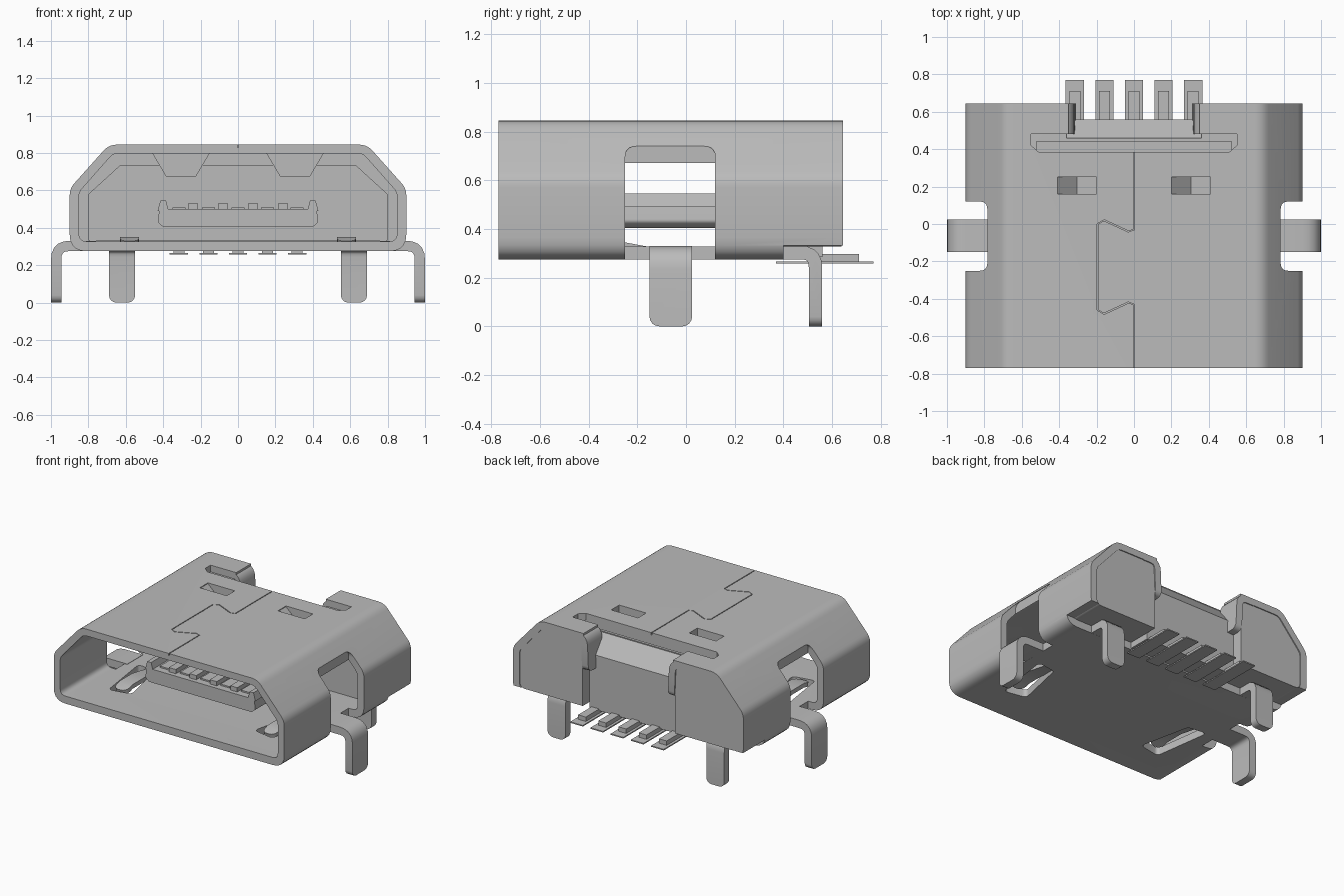
import bpy, bmesh, math
from mathutils import Vector

if "Cube" in bpy.data.objects:
    bpy.data.objects.remove(bpy.data.objects["Cube"])

steel = bpy.data.materials.new("grey_metal")
steel.use_nodes = True
GREY = (0.5, 0.5, 0.5, 1)
steel.diffuse_color = GREY
steel.node_tree.nodes["Principled BSDF"].inputs["Base Color"].default_value = GREY
parts = []


def rounded(corners, steps=5):
    """Polygon from (a, b, radius) corners."""
    out = []
    for i, (a, b, r) in enumerate(corners):
        p = Vector((a, b))
        u = (Vector(corners[i - 1][:2]) - p).normalized()
        w = (Vector(corners[(i + 1) % len(corners)][:2]) - p).normalized()
        if r == 0:
            out.append(p)
            continue
        d = r / math.tan(u.angle(w) / 2)
        for k in range(steps + 1):
            t = k / steps
            out.append((p + u * d) * (1 - t) ** 2 + p * 2 * t * (1 - t) + (p + w * d) * t * t)
    return out


def prism(name, pts, axis, lo, hi, tip=None, tip_radius=0.04):
    """Extrude a 2D outline along one axis; optionally round one end edge."""
    place = {"x": lambda a, b, c: (c, a, b),
             "y": lambda a, b, c: (a, c, b),
             "z": lambda a, b, c: (a, b, c)}[axis]
    bm = bmesh.new()
    rings = [[bm.verts.new(place(a, b, c)) for a, b in pts] for c in (lo, hi)]
    for ring in rings:
        bm.faces.new(ring)
    n = len(pts)
    for i in range(n):
        j = (i + 1) % n
        bm.faces.new((rings[0][i], rings[0][j], rings[1][j], rings[1][i]))
    if tip is not None:
        edges = [bm.edges.get((r[tip - 1], r[tip])) for r in rings]
        bmesh.ops.bevel(bm, geom=edges, offset=tip_radius, segments=4, profile=0.5, affect='EDGES')
    bmesh.ops.recalc_face_normals(bm, faces=bm.faces)
    mesh = bpy.data.meshes.new(name)
    bm.to_mesh(mesh)
    bm.free()
    mesh.materials.append(steel)
    ob = bpy.data.objects.new(name, mesh)
    bpy.context.collection.objects.link(ob)
    parts.append(ob)
    return ob


def box(name, x, y, z):
    return prism(name, [(x[0], y[0]), (x[1], y[0]), (x[1], y[1]), (x[0], y[1])], "z", *z)


def sheet(name, path, axis, lo, hi, t, tip=True):
    """Bent strip of thickness t along a 2D path."""
    pts = [Vector(p) for p in path]
    left, right = [], []
    for i, p in enumerate(pts):
        d = (pts[min(i + 1, len(pts) - 1)] - pts[max(i - 1, 0)]).normalized()
        n = Vector((-d.y, d.x)) * t / 2
        left.append(p + n)
        right.append(p - n)
    return prism(name, left + right[::-1], axis, lo, hi, len(pts) if tip else None)


def bend(a, corner, b, r):
    """Path from a to b with a rounded corner."""
    return [Vector(a)] + rounded([(*a, 0), (*corner, r), (*b, 0)])[1:-1] + [Vector(b)]


def cut(ob, cutters):
    for c in cutters:
        m = ob.modifiers.new("cut", 'BOOLEAN')
        m.operation, m.solver, m.object = 'DIFFERENCE', 'EXACT', c
    deps = bpy.context.evaluated_depsgraph_get()
    mesh = bpy.data.meshes.new_from_object(ob.evaluated_get(deps))
    ob.modifiers.clear()
    ob.data = mesh


def discard(cutters):
    for c in cutters:
        parts.remove(c)
        bpy.data.objects.remove(c)


def hexagon(w, low, mid, wt, top, r1, r2):
    half = [(w, low, r1), (w, mid, r2), (wt, top, r2)]
    return rounded(half + [(-a, b, r) for a, b, r in half[::-1]])


OUTER = hexagon(.90, .275, .61, .69, .845, .09, .1)
INNER = hexagon(.85, .328, .591, .668, .797, .04, .06)

# Latch springs pressed down from the roof
latches, slots = [], []
for s in (-1, 1):
    x = s * .305
    latches.append(prism("latch_spring", [(x - .16, .81), (x - .08, .675), (x + .08, .675), (x + .16, .81)],
                         "y", .14, .265))
    slots.append(prism("slot", [(x - .105, .9), (x - .105, .84), (x, .74), (x + .105, .74), (x + .105, .9)],
                       "y", .16, .25))
for latch, slot in zip(latches, slots):
    cut(latch, [slot])

# Stamped shell with side windows, floor holes, rear opening and seam
shell = prism("shell", OUTER, "y", -.77, .645)
cutters = slots + [prism("bore", INNER, "y", -1, 1),
                   box("rear_floor", (-.95, .95), (.40, 1), (.2, .333)),
                   box("rear_roof", (-.35, .35), (.44, 1), (.6, 1)),
                   prism("rear_slot", [(-.55, .48), (-.55, .42), (-.51, .385), (.51, .385), (.55, .42), (.55, .48)],
                         "z", .7, 1)]
window = rounded([(-.25, .1, 0), (.12, .1, 0), (.12, .74, .045), (-.25, .74, .045)])
hole = rounded([(.48, -.5, .03), (.64, -.53, .03), (.70, -.11, .03), (.56, -.13, .03)])
for s in (-1, 1):
    cutters.append(prism("window", window, "x", *sorted((s * .78, s * 1.2))))
    cutters.append(prism("floor_hole", [(s * a, b) for a, b in hole], "z", .2, .4))
seam = [(0, .42), (0, -.03), (-.03, -.04), (-.16, .02), (-.195, 0),
        (-.195, -.46), (-.16, -.48), (-.03, -.42), (0, -.43), (0, -.8)]
cutters.append(sheet("seam", seam, "z", .83, .9, .006, tip=False))
cut(shell, cutters)
discard(cutters)

# Plastic housing filling the back of the shell
housing = prism("housing", INNER, "y", .31, .638)
step = prism("step", [(.46, .79), (.56, .67), (.56, .1), (1, .1), (1, 1), (.46, 1)], "x", -.36, .36)
recess = box("recess", (-.52, .52), (.385, .44), (.75, 1))
cut(housing, [step, recess])
discard([step, recess])
prism("housing_face", hexagon(.80, .33, .58, .63, .735, .01, .02), "y", .265, .32)
box("housing_foot", (-.36, .36), (.38, .56), (.285, .42))

# Contact tongue with ribs between the contacts
prism("tongue", rounded([(-.43, .43, .02), (-.40, .405, .01), (.40, .405, .01), (.43, .43, .02),
                         (.42, .50, 0), (-.42, .50, 0)]), "y", -.42, .27)
for x in (-.08, .08, -.24, .24):
    box("tongue_rib", (x - .027, x + .027), (-.39, .27), (.49, .53))
for s in (-1, 1):
    prism("tongue_rail", [(s * .37, .49), (s * .43, .49), (s * .415, .545), (s * .385, .545)], "y", -.42, .27)

# Five contacts with solder tails
for i in range(-2, 3):
    x = i * .158
    box("contact", (x - .035, x + .035), (-.37, .27), (.49, .51))
    box("solder_pad", (x - .049, x + .049), (.37, .77), (.258, .266))
    box("contact_tail", (x - .03, x + .03), (.50, .71), (.262, .297))

for s in (-1, 1):
    # Side and rear mounting legs
    sheet("side_leg", [(s * a, b) for a, b in bend((.76, .303), (.972, .303), (.972, 0), .07)],
          "y", -.15, .025, .055)
    sheet("rear_leg", bend((.37, .303), (.532, .303), (.532, 0), .06),
          "x", *sorted((s * .55, s * .69)), .055)
    # Curled flaps beside the rear opening
    flap = rounded([(.46, .82, 0), (.345, .82, .06), (.335, .58, 0)])
    sheet("rear_flap", [(s * a, b) for a, b in flap[:]], "y", .48, .645, .05)
    # Spring fingers in the floor holes
    sheet("floor_spring", [(-.10, .302), (-.28, .335), (-.42, .335), (-.49, .315)],
          "x", *sorted((s * .53, s * .63)), .03)

bpy.ops.object.select_all(action='DESELECT')
for ob in parts:
    ob.select_set(True)
bpy.context.view_layer.objects.active = shell
bpy.ops.object.shade_smooth_by_angle(angle=math.radians(30))
